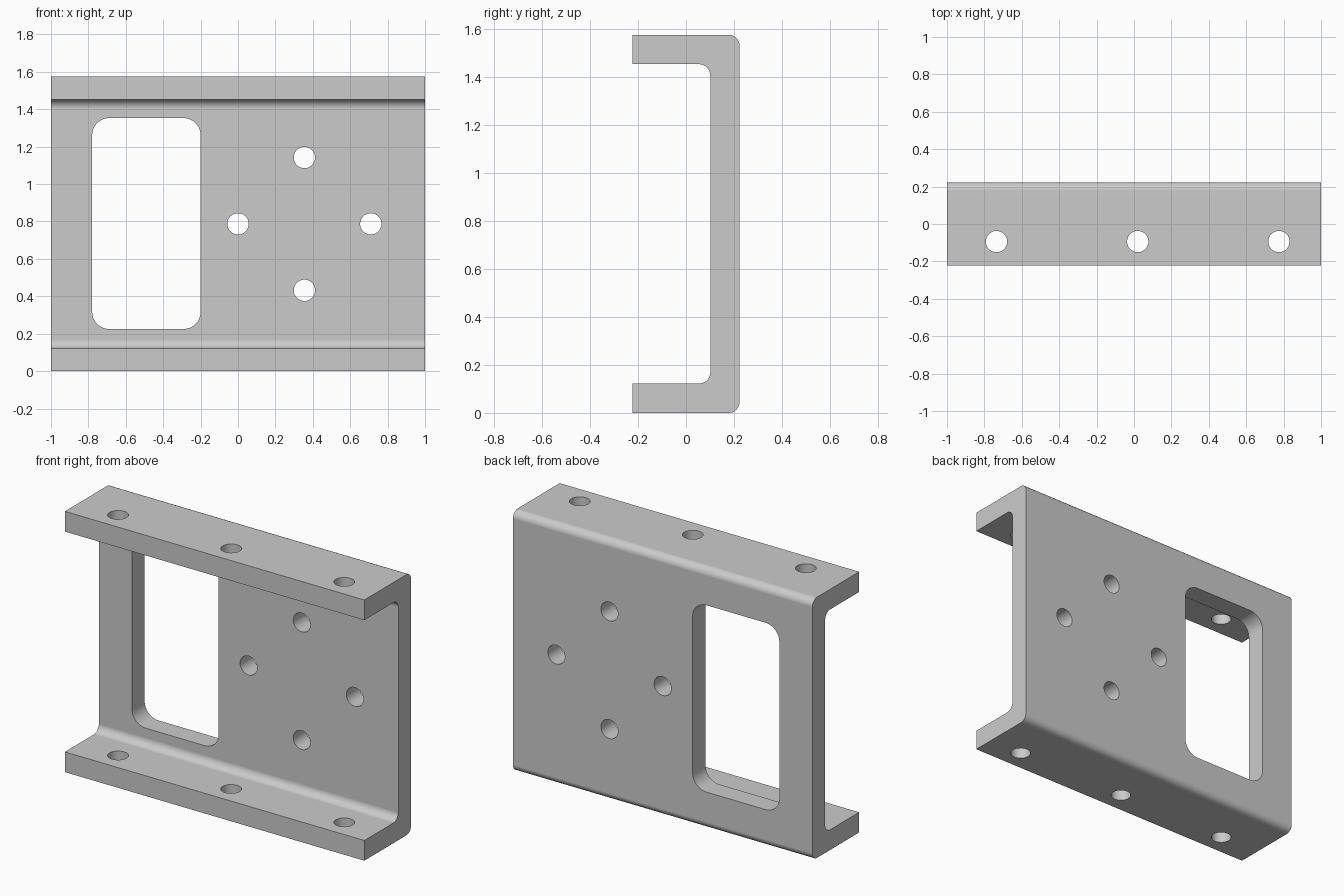
import bpy, bmesh
from math import sin, cos, pi
from mathutils import Vector

if "Cube" in bpy.data.objects:
    bpy.data.objects.remove(bpy.data.objects["Cube"])

H, D, T = 1.574, 0.223, 0.122   # height, half depth, wall thickness
HOLE_R = 0.057


def arc(cx, cy, r, a0, a1, n=8):
    """Points along an arc, angles in degrees."""
    return [(cx + r * cos((a0 + (a1 - a0) * i / n) * pi / 180),
             cy + r * sin((a0 + (a1 - a0) * i / n) * pi / 180)) for i in range(n + 1)]


def prism(bm, points, direction):
    """Extrude a closed 3D outline along a direction."""
    face = bm.faces.new([bm.verts.new(p) for p in points])
    new = bmesh.ops.extrude_face_region(bm, geom=[face])["geom"]
    bmesh.ops.translate(bm, vec=Vector(direction),
                        verts=[v for v in new if isinstance(v, bmesh.types.BMVert)])


def make_object(name, bm):
    bmesh.ops.recalc_face_normals(bm, faces=bm.faces)
    mesh = bpy.data.meshes.new(name)
    bm.to_mesh(mesh)
    bm.free()
    obj = bpy.data.objects.new(name, mesh)
    bpy.context.collection.objects.link(obj)
    return obj


# Channel: C-shaped profile (y, z) with rounded bends, swept along x
ro, ri = 0.045, 0.047
web = D - T
profile = [(-D, 0)] + arc(D - ro, ro, ro, -90, 0) + arc(D - ro, H - ro, ro, 0, 90)
profile += [(-D, H), (-D, H - T)]
profile += arc(web - ri, H - T - ri, ri, 90, 0) + arc(web - ri, T + ri, ri, 0, -90)
profile += [(-D, T)]
bm = bmesh.new()
prism(bm, [(-1, y, z) for y, z in profile], (2, 0, 0))
bracket = make_object("channel_bracket", bm)

# Cutters: rounded window, four web holes, three holes through both flanges
bm = bmesh.new()
x0, x1, z0, z1, r = -0.78, -0.20, 0.225, 1.353, 0.092
window = (arc(x1 - r, z0 + r, r, -90, 0) + arc(x1 - r, z1 - r, r, 0, 90)
          + arc(x0 + r, z1 - r, r, 90, 180) + arc(x0 + r, z0 + r, r, 180, 270))
prism(bm, [(x, 0, z) for x, z in window], (0, 0.4, 0))
for i in range(4):
    cx, cz = 0.355 + 0.355 * cos(i * pi / 2), H / 2 + 0.355 * sin(i * pi / 2)
    prism(bm, [(x, 0, z) for x, z in arc(cx, cz, HOLE_R, 0, 360, 40)[:-1]], (0, 0.4, 0))
for cx in (-0.735, 0.02, 0.775):
    prism(bm, [(x, y, -0.1) for x, y in arc(cx, -0.094, HOLE_R, 0, 360, 40)[:-1]],
          (0, 0, H + 0.2))
cutter = make_object("opening_cutters", bm)
cutter.hide_render = True

cut = bracket.modifiers.new("openings", "BOOLEAN")
cut.object = cutter
cut.solver = "EXACT"

# Apply the cut and shade the bends smoothly
bpy.context.view_layer.objects.active = bracket
bracket.select_set(True)
bpy.ops.object.modifier_apply(modifier=cut.name)
bpy.data.objects.remove(cutter)
bpy.ops.object.shade_smooth_by_angle(angle=pi / 6)
weighted = bracket.modifiers.new("flat_face_normals", "WEIGHTED_NORMAL")
weighted.keep_sharp = True
